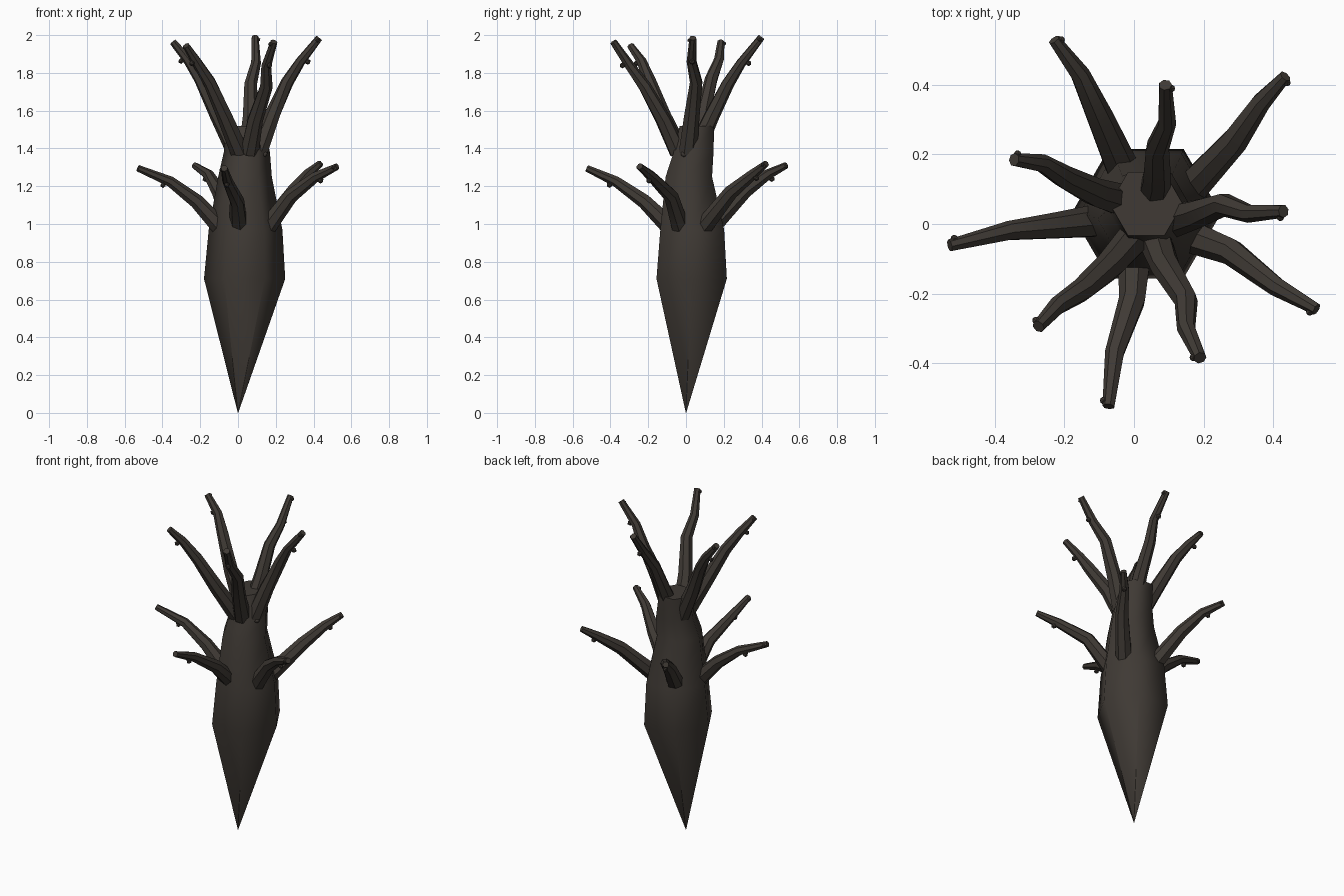
import bpy, bmesh, math
from mathutils import Vector

if "Cube" in bpy.data.objects:
    bpy.data.objects.remove(bpy.data.objects["Cube"])

bark = bpy.data.materials.new("dark bark brown")
bark.use_nodes = True
colour = (0.05, 0.042, 0.035, 1)
bark.diffuse_color = colour
bark.node_tree.nodes["Principled BSDF"].inputs["Base Color"].default_value = colour


def finish(bm, name, angle):
    bmesh.ops.recalc_face_normals(bm, faces=bm.faces)
    mesh = bpy.data.meshes.new(name)
    bm.to_mesh(mesh)
    bm.free()
    mesh.materials.append(bark)
    obj = bpy.data.objects.new(name, mesh)
    bpy.context.collection.objects.link(obj)
    bpy.ops.object.select_all(action="DESELECT")
    obj.select_set(True)
    bpy.context.view_layer.objects.active = obj
    bpy.ops.object.shade_smooth_by_angle(angle=math.radians(angle))
    return obj


def skin(bm, rings):
    """Join equal rings of vertices and cap both ends."""
    for a, b in zip(rings, rings[1:]):
        n = len(a)
        for i in range(n):
            bm.faces.new((a[i], a[(i + 1) % n], b[(i + 1) % n], b[i]))
    bm.faces.new(rings[0])
    bm.faces.new(rings[-1])


def ring(bm, centre, u, v, radius, sides):
    angles = [2 * math.pi * i / sides for i in range(sides)]
    return [bm.verts.new(centre + (u * math.cos(a) + v * math.sin(a)) * radius) for a in angles]


def bud(bm, centre, radius=0.016):
    made = bmesh.ops.create_icosphere(bm, subdivisions=1, radius=radius)
    bmesh.ops.translate(bm, verts=made["verts"], vec=centre)


def branch(name, points, base, tip, sides=7):
    pts = [Vector(p) for p in points]
    bm = bmesh.new()
    rings, last = [], len(pts) - 1
    for i, p in enumerate(pts):
        way = (pts[min(i + 1, last)] - pts[max(i - 1, 0)]).normalized()
        u = way.cross(Vector((0, 0, 1))).normalized()
        v = u.cross(way)
        rings.append(ring(bm, p, u, v, base + (tip - base) * i / last, sides))
    skin(bm, rings)
    # one bud under the outer bend, one beside the tip
    bud(bm, pts[-2].lerp(pts[-1], 0.15) - v * (tip + 0.013))
    bud(bm, pts[-2].lerp(pts[-1], 0.9) + u * tip * 0.9, 0.012)
    finish(bm, name, 40)


# Trunk: six-sided taproot tapering to a point, (x, y, z, radius)
profile = [
    (0, 0, 0, 0.001), (0.035, 0.03, 0.71, 0.215), (0.04, 0.033, 0.97, 0.195),
    (0.037, 0.015, 1.25, 0.142), (0.047, 0.04, 1.38, 0.122), (0.035, 0.058, 1.52, 0.105),
]
bm = bmesh.new()
skin(bm, [ring(bm, Vector((x, y, z)), Vector((1, 0, 0)), Vector((0, 1, 0)), r, 6)
          for x, y, z, r in profile])
bud(bm, (0.14, -0.01, 1.37), 0.018)
finish(bm, "trunk", 62)

# Lower whorl of branches
lower = {
    "right": [(-0.09, 0.01, 0.98), (-0.22, -0.005, 1.12), (-0.36, -0.02, 1.225), (-0.53, -0.062, 1.295)],
    "left": [(0.15, -0.03, 0.98), (0.28, -0.08, 1.15), (0.41, -0.18, 1.25), (0.525, -0.245, 1.305)],
    "front": [(0.005, -0.08, 0.98), (-0.005, -0.22, 1.12), (-0.055, -0.37, 1.225), (-0.073, -0.525, 1.295)],
    "back_right": [(-0.03, 0.15, 1), (-0.1, 0.31, 1.17), (-0.155, 0.43, 1.26), (-0.23, 0.53, 1.31)],
    "back_left": [(0.15, 0.09, 0.98), (0.29, 0.24, 1.17), (0.365, 0.35, 1.26), (0.435, 0.425, 1.32)],
}
for side, points in lower.items():
    branch("lower_branch_" + side, points, 0.05, 0.018)

# Upper crown of branches
upper = {
    "back": [(0.05, 0.05, 1.38), (0.065, 0.13, 1.56), (0.067, 0.22, 1.74), (0.095, 0.29, 1.85), (0.09, 0.4, 1.99)],
    "left": [(0.11, 0.01, 1.38), (0.18, 0.03, 1.57), (0.26, 0.055, 1.75), (0.33, 0.03, 1.86), (0.43, 0.037, 1.985)],
    "front_left": [(0.06, -0.04, 1.38), (0.09, -0.12, 1.55), (0.15, -0.22, 1.73), (0.15, -0.3, 1.84), (0.19, -0.385, 1.965)],
    "front_right": [(0.01, -0.03, 1.38), (-0.07, -0.12, 1.57), (-0.15, -0.19, 1.75), (-0.22, -0.235, 1.86), (-0.275, -0.295, 1.945)],
    "back_right": [(-0.01, 0.06, 1.38), (-0.11, 0.09, 1.58), (-0.2, 0.135, 1.77), (-0.265, 0.175, 1.87), (-0.345, 0.185, 1.965)],
}
for side, points in upper.items():
    branch("upper_branch_" + side, points, 0.05, 0.019)
